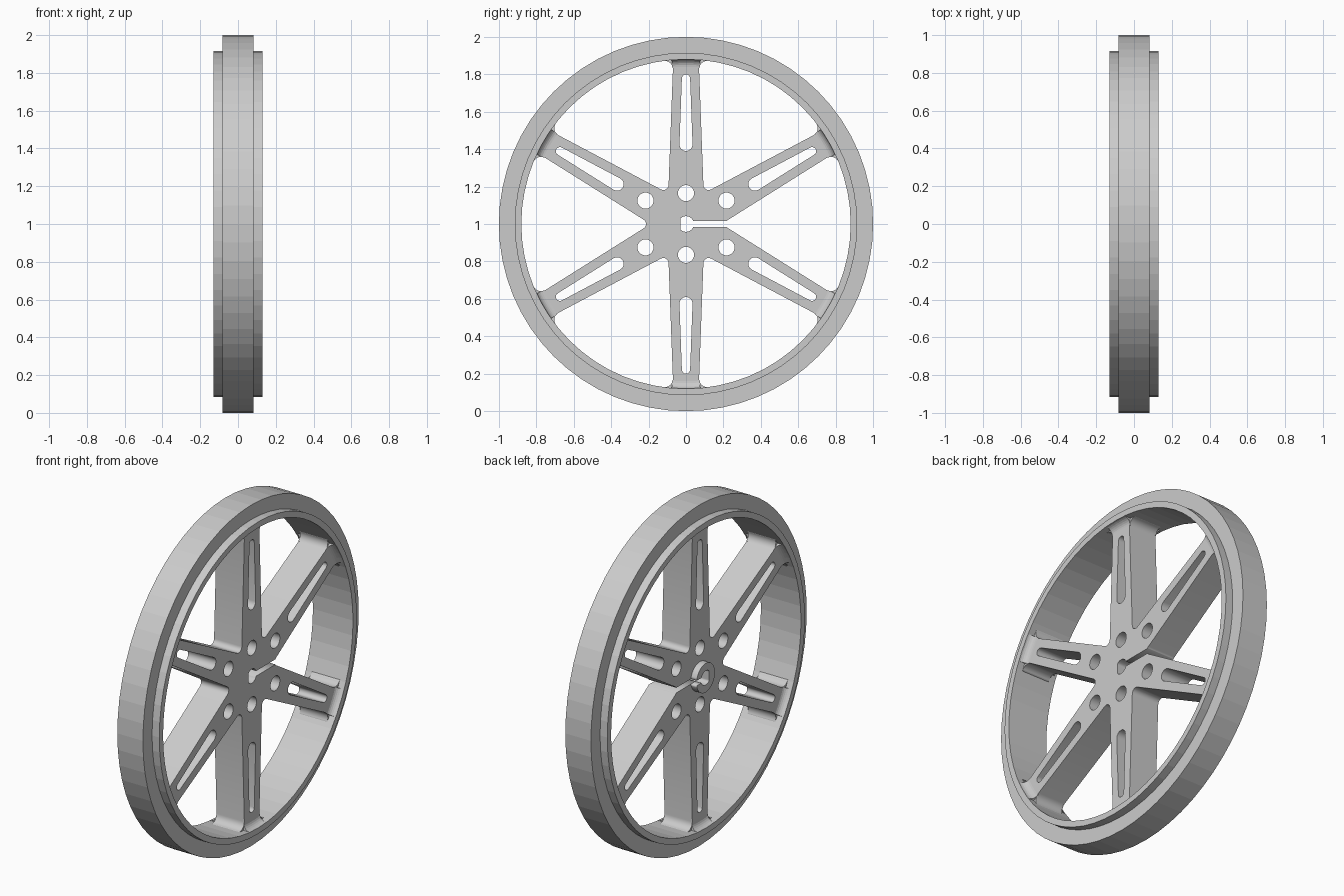
import bpy, bmesh
from math import sin, cos, radians, degrees, asin, atan2, sqrt, hypot
from mathutils import Matrix

if "Cube" in bpy.data.objects:
    bpy.data.objects.remove(bpy.data.objects["Cube"])

CENTRE_Z = 1.0
# local (u, v, depth) -> world (depth, u, v)
TO_YZ = Matrix(((0, 0, 1, 0), (1, 0, 0, 0), (0, 1, 0, CENTRE_Z), (0, 0, 0, 1)))


def arc(cx, cy, r, a0, a1, n):
    return [(cx + r * cos(radians(a0 + (a1 - a0) * i / n)),
             cy + r * sin(radians(a0 + (a1 - a0) * i / n))) for i in range(n + 1)]


def turn(pts, deg):
    c, s = cos(radians(deg)), sin(radians(deg))
    return [(x * c - y * s, x * s + y * c) for x, y in pts]


def plate(name, loops, x0, x1):
    """Flat plate with holes, filled from closed loops and extruded along x."""
    cu = bpy.data.curves.new(name, 'CURVE')
    cu.dimensions, cu.fill_mode = '2D', 'BOTH'
    cu.extrude = (x1 - x0) / 2
    for pts in loops:
        sp = cu.splines.new('POLY')
        sp.points.add(len(pts) - 1)
        for p, (u, v) in zip(sp.points, pts):
            p.co = (u, v, 0, 1)
        sp.use_cyclic_u = True
    ob = bpy.data.objects.new(name, cu)
    bpy.context.collection.objects.link(ob)
    ob.matrix_world = Matrix.Translation(((x0 + x1) / 2, 0, 0)) @ TO_YZ
    bpy.ops.object.select_all(action='DESELECT')
    ob.select_set(True)
    bpy.context.view_layer.objects.active = ob
    bpy.ops.object.convert(target='MESH')
    return ob


def lathe(name, profile, spans, n):
    """Revolve a closed (x, r) profile about the wheel axis over angle spans."""
    bm = bmesh.new()
    for a0, a1 in spans:
        full = a1 - a0 >= 360
        rings = []
        for i in range(n if full else n + 1):
            a = radians(a0 + (a1 - a0) * i / n)
            rings.append([bm.verts.new((x, r * cos(a), CENTRE_Z + r * sin(a))) for x, r in profile])
        if full:
            rings.append(rings[0])
        else:
            bm.faces.new(rings[0])
            bm.faces.new(rings[-1])
        k = len(profile)
        for p, q in zip(rings, rings[1:]):
            for j in range(k):
                bm.faces.new((p[j], p[(j + 1) % k], q[(j + 1) % k], q[j]))
    bmesh.ops.recalc_face_normals(bm, faces=bm.faces)
    me = bpy.data.meshes.new(name)
    bm.to_mesh(me)
    bm.free()
    ob = bpy.data.objects.new(name, me)
    bpy.context.collection.objects.link(ob)
    return ob


# Tyre band and rim
lathe("tyre", [(-.083, .905), (.083, .905), (.083, 1), (-.083, 1)], [(0, 360)], 64)
lathe("rim", [(-.13, .88), (.13, .88), (.13, .915), (-.13, .915)], [(0, 360)], 64)

# D-shaped shaft hole with clamp slit, walked clockwise from lower to upper lip
SLIT, BORE, BOSS = .015, .042, .085
lip = degrees(asin(SLIT / BORE))
bore = [(max(u, -.03), v) for u, v in arc(0, 0, BORE, -lip, -360 + lip, 28)]

# One spoke along +u: right edge outward, rim flare, left edge inward
FLARE, HALF = .045, .07
cw = HALF + FLARE
cr = sqrt((.88 - FLARE) ** 2 - cw ** 2)
out = degrees(atan2(cw, cr))
left = arc(cr, cw, FLARE, out, -90, 6)
tip = arc(0, 0, .892, -out, out, 4)
spoke = [(u, -v) for u, v in reversed(left)] + tip + left

# Hub fillet between neighbouring spokes, centred on the bisector
FIL, FC = .028, .242
gap = degrees(asin(SLIT / FIL))

# Outline of the spider: start on the upper slit lip, go round, finish in the bore
outline = arc(FC, 0, FIL, -180 - gap, -240, 4)
for i in range(6):
    th = 30 + 60 * i
    outline += turn(spoke, th)
    if i < 5:
        outline += turn(arc(FC, 0, FIL, -120, -240, 8), th + 30)
outline += arc(FC, 0, FIL, -120, -180 + gap, 4) + bore

# Tapered slots and round holes in every spoke
slot = arc(.425, 0, .035, 90, 270, 8) + arc(.778, 0, .022, -90, 90, 8)
holes = []
for i in range(6):
    th = 30 + 60 * i
    holes.append(turn(slot, th))
    d = .165 if th % 180 == 90 else .25
    holes.append(turn(arc(d, 0, .043, 0, 345, 23), th))
plate("spokes_and_hub", [outline] + holes, -.09, .09)

# Split collar round the shaft hole on the back face
b = degrees(asin(SLIT / BOSS))
plate("shaft_collar", [arc(0, 0, BOSS, b, 360 - b, 36) + bore], -.128, -.088)

# Concave fillets blending spoke faces into the rim edges
spans = [(30 + 60 * i - 5, 30 + 60 * i + 5) for i in range(6)]
curve = arc(.13, .84, .04, 180, 90, 6)
for name, s in (("fillets_outer", 1), ("fillets_inner", -1)):
    prof = [(s * (.09 + (x - .09)), r) for x, r in curve]
    lathe(name, prof + [(s * .129, .885), (s * .085, .885), (s * .085, .84)], spans, 4)
